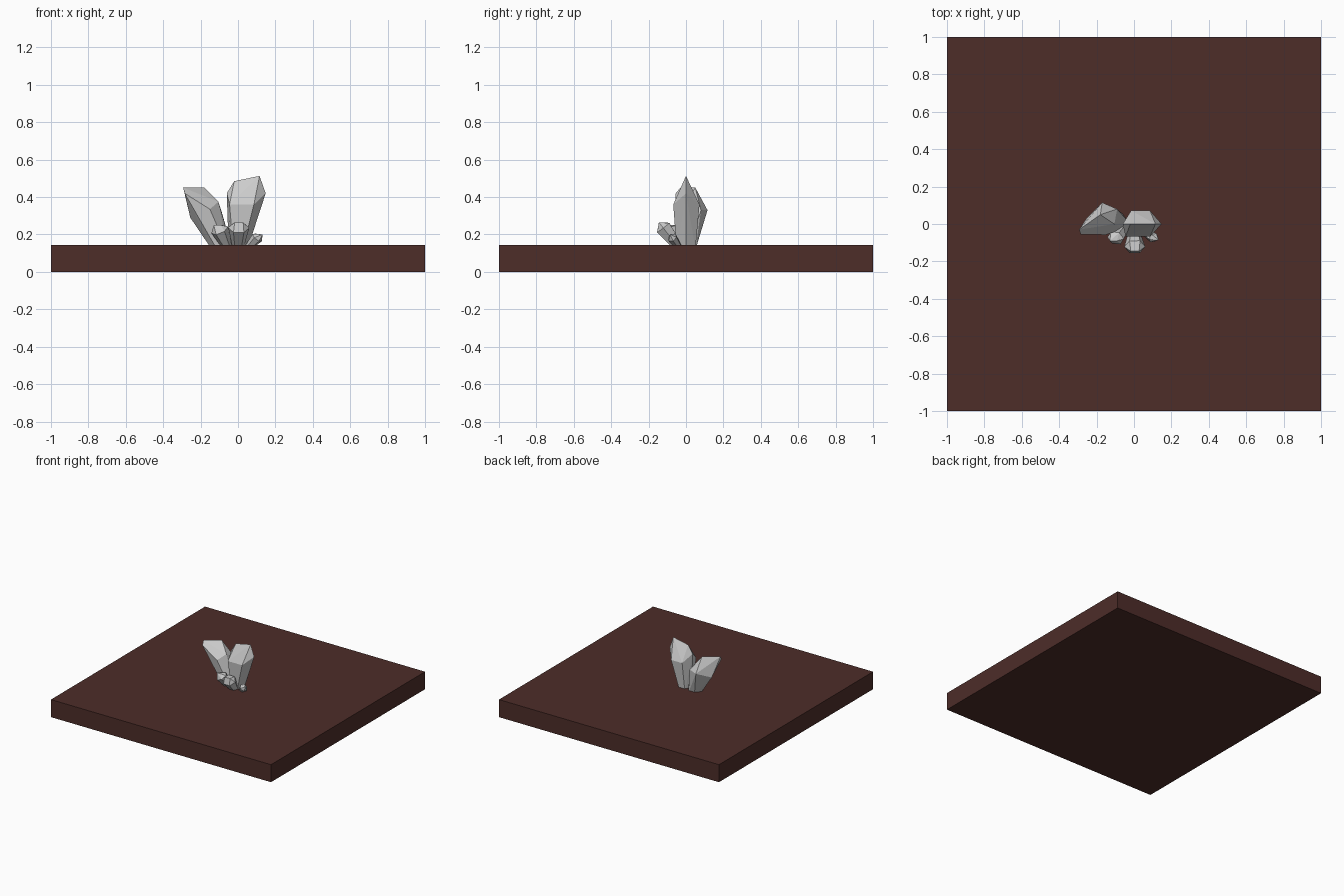
import bpy, bmesh, math
from mathutils import Vector

if "Cube" in bpy.data.objects:
    bpy.data.objects.remove(bpy.data.objects["Cube"])


def hull(name, points):
    """Faceted convex solid with its flat facets merged."""
    bm = bmesh.new()
    for p in points:
        bm.verts.new(p)
    res = bmesh.ops.convex_hull(bm, input=bm.verts[:])
    loose = [v for v in bm.verts if not v.link_faces]
    bmesh.ops.delete(bm, geom=loose, context='VERTS')
    bmesh.ops.dissolve_limit(bm, angle_limit=math.radians(4),
                             verts=bm.verts[:], edges=bm.edges[:])
    bmesh.ops.recalc_face_normals(bm, faces=bm.faces[:])
    mesh = bpy.data.meshes.new(name)
    bm.to_mesh(mesh)
    bm.free()
    ob = bpy.data.objects.new(name, mesh)
    bpy.context.collection.objects.link(ob)
    return ob


def hexagon(center, rx, ry, axis=Vector((0, 0, 1)), turn=0.0):
    q = Vector((0, 0, 1)).rotation_difference(axis)
    return [Vector(center) + q @ Vector((rx * math.cos(turn + i * math.pi / 3),
                                         ry * math.sin(turn + i * math.pi / 3), 0))
            for i in range(6)]


def small_crystal(name, base, tip, r):
    base, tip = Vector(base), Vector(tip)
    axis = (tip - base).normalized()
    pts = hexagon(base, r * 0.5, r * 0.5, axis)
    pts += hexagon(base.lerp(tip, 0.8), r, r * 0.85, axis)
    side = Vector((r * 0.4, 0, 0))
    return hull(name, pts + [tip - side, tip + side])


# ground slab
bpy.ops.mesh.primitive_cube_add(size=1, location=(0, 0, 0.072))
slab = bpy.context.object
slab.name = "ground_slab"
slab.scale = (2, 2, 0.144)
mat = bpy.data.materials.new("dark_brown")
mat.diffuse_color = (0.075, 0.026, 0.022, 1)
mat.use_nodes = True
mat.node_tree.nodes["Principled BSDF"].inputs["Base Color"].default_value = mat.diffuse_color
slab.data.materials.append(mat)

# tall crystal: narrow foot, wide shoulder, ridge tip
hull("tall_crystal", hexagon((0.0, 0.0, 0.12), 0.05, 0.058) + [
    (-0.06, 0, 0.42), (-0.045, -0.068, 0.36), (0.085, -0.068, 0.36),
    (0.148, 0, 0.42), (0.085, 0.072, 0.36), (-0.015, 0.072, 0.36),
    (-0.02, 0, 0.485), (0.115, 0, 0.513)])

# leaning crystal
hull("leaning_crystal", hexagon((-0.085, 0.012, 0.12), 0.055, 0.045) + [
    (-0.285, -0.055, 0.42), (-0.15, -0.058, 0.335), (-0.105, 0.0, 0.375),
    (-0.09, 0.08, 0.33), (-0.17, 0.115, 0.33), (-0.255, 0.03, 0.29),
    (-0.293, -0.03, 0.45), (-0.18, 0.05, 0.45)])

# small crystals at the front
small_crystal("small_crystal_left", (-0.05, -0.015, 0.12), (-0.11, -0.09, 0.25), 0.048)
small_crystal("small_crystal_middle", (0.0, -0.03, 0.12), (0.005, -0.145, 0.265), 0.056)
small_crystal("small_crystal_right", (0.045, -0.03, 0.12), (0.118, -0.085, 0.2), 0.032)
